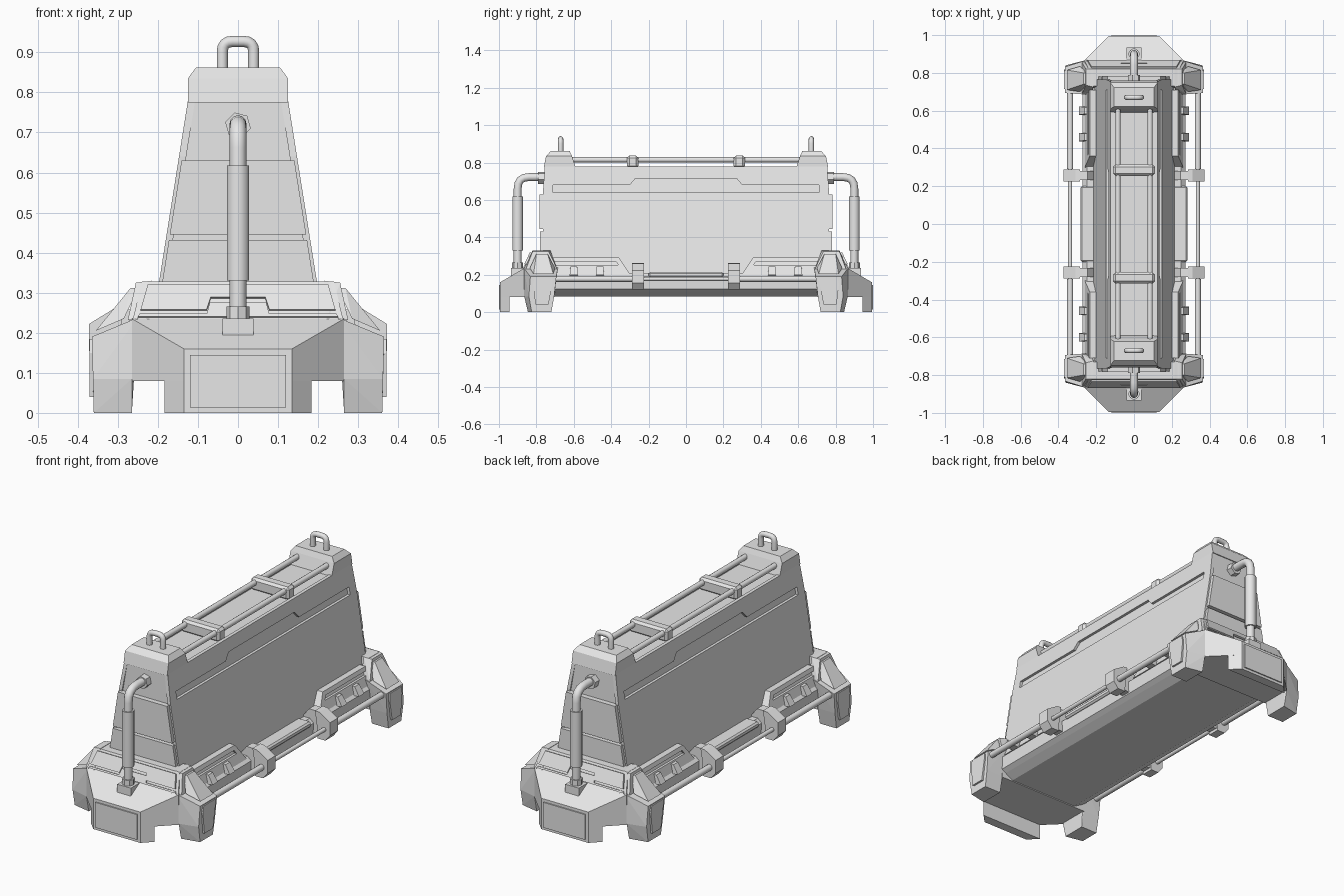
import bpy, bmesh, math
from mathutils import Vector

cube = bpy.data.objects.get("Cube")
if cube:
    bpy.data.objects.remove(cube, do_unlink=True)

grey = bpy.data.materials.new("light_grey")
grey.use_nodes = True
grey.diffuse_color = (0.8, 0.8, 0.8, 1)
grey.node_tree.nodes["Principled BSDF"].inputs["Base Color"].default_value = (0.8, 0.8, 0.8, 1)

SIDES = ((1, "left"), (-1, "right"))
ENDS = ((1, "front"), (-1, "back"))


def finish(name, bm):
    bmesh.ops.recalc_face_normals(bm, faces=bm.faces)
    mesh = bpy.data.meshes.new(name)
    bm.to_mesh(mesh)
    bm.free()
    mesh.materials.append(grey)
    ob = bpy.data.objects.new(name, mesh)
    bpy.context.collection.objects.link(ob)
    return ob


def hull(name, pts, sx=1, sy=1):
    """Convex block around points; sx and sy flip it across an axis."""
    bm = bmesh.new()
    for x, y, z in pts:
        bm.verts.new((x * sx, y * sy, z))
    bmesh.ops.convex_hull(bm, input=bm.verts)
    bmesh.ops.dissolve_limit(bm, angle_limit=0.02, verts=bm.verts, edges=bm.edges)
    return finish(name, bm)


def box(name, x, y, z, sx=1, sy=1, bevel=0.0):
    ob = hull(name, [(a, b, c) for a in x for b in y for c in z], sx, sy)
    if bevel:
        mod = ob.modifiers.new("chamfer", "BEVEL")
        mod.width, mod.segments = bevel, 1
    return ob


def slab(name, outline, near, far):
    """Solid between two mappings of one flat outline."""
    bm = bmesh.new()
    a = [bm.verts.new(near(u, v)) for u, v in outline]
    b = [bm.verts.new(far(u, v)) for u, v in outline]
    bm.faces.new(a)
    bm.faces.new(b[::-1])
    for i in range(len(a)):
        j = (i + 1) % len(a)
        bm.faces.new((a[i], b[i], b[j], a[j]))
    return finish(name, bm)


def mirrored(half):
    return half + [(-u, v) for u, v in reversed(half)]


def tube(name, path, radius, sides=12, corner=0.0):
    """Round bar along a path whose inner corners are rounded."""
    path = [Vector(p) for p in path]
    pts = [path[0]]
    for p, c, n in zip(path, path[1:], path[2:]):
        s, e = c + (p - c).normalized() * corner, c + (n - c).normalized() * corner
        for i in range(5):
            t = i / 4
            pts.append(s * (1 - t) ** 2 + c * 2 * t * (1 - t) + e * t * t)
    pts.append(path[-1])
    bm = bmesh.new()
    rings = []
    side = (path[1] - path[0]).cross(path[-1] - path[1])
    side = side.normalized() if side.length > 1e-6 else (path[1] - path[0]).orthogonal().normalized()
    for i, p in enumerate(pts):
        d = (pts[min(i + 1, len(pts) - 1)] - pts[max(i - 1, 0)]).normalized()
        up = d.cross(side)
        rings.append([bm.verts.new(p + radius * (side * math.cos(a) + up * math.sin(a)))
                      for a in (math.tau * k / sides for k in range(sides))])
    for r, q in zip(rings, rings[1:]):
        for k in range(sides):
            bm.faces.new((r[k], r[k - 1], q[k - 1], q[k]))
    bm.faces.new(rings[0])
    bm.faces.new(rings[-1])
    ob = finish(name, bm)
    bpy.ops.object.select_all(action="DESELECT")
    ob.select_set(True)
    bpy.context.view_layer.objects.active = ob
    if sides > 8:
        bpy.ops.object.shade_smooth_by_angle(angle=math.radians(40))
    return ob


def wall_x(z):
    return 0.125 + 0.159 * (0.78 - z)


# Tapered wall: inner core, then outer skins leaving a stepped side recess
GAP = 0.014
hull("wall_core", [(s * (wall_x(z) - GAP), y, z) for s in (1, -1)
                   for y, z in ((-.765, .2), (.765, .2), (-.755, .775), (.755, .775))])
low = mirrored([(.765, .2), (.765, .64)])
high = mirrored([(.755, .78), (.765, .64), (.71, .64), (.71, .68), (.3, .68), (.27, .715)])
for sx, side in SIDES:
    for part, outline in (("lower", low), ("upper", high)):
        slab(f"wall_{part}_skin_{side}", outline,
             lambda y, z: (sx * wall_x(z), y, z),
             lambda y, z: (sx * (wall_x(z) - GAP - .004), y, z))

# Base tray beneath the wall
tray = mirrored([(.2, .085), (.245, .11), (.268, .125), (.272, .19), (.25, .21)])
slab("base_tray", tray, lambda x, z: (x, -.75, z), lambda x, z: (x, .75, z))

# Top rails, straps and end blocks
for sx, side in SIDES:
    tube(f"top_rail_{side}", [(sx * .085, -.64, .815), (sx * .085, .64, .815)], .014)
for sy, end in ENDS:
    box(f"top_strap_{end}", (-.11, .11), (-.315, -.255), (.77, .837), 1, sy, .012)
    block = [(.125, -.76, .775), (.125, -.59, .775), (.125, -.748, .835),
             (.125, -.61, .835), (.105, -.722, .862), (.105, -.622, .862)]
    hull(f"top_block_{end}", block + [(-x, y, z) for x, y, z in block], 1, sy)
    tube(f"lifting_handle_{end}", [(-.039, -.67 * sy, .85), (-.039, -.67 * sy, .927),
                                   (.039, -.67 * sy, .927), (.039, -.67 * sy, .85)], .014, 12, .025)

for sy, end in ENDS:
    # Raised end panels on the wall
    for part, z0, z1, y in (("upper", .445, .63, -.784), ("lower", .3, .432, -.781)):
        hull(f"end_panel_{part}_{end}",
             [(s * (wall_x(z) - .008), yy, z) for s in (1, -1) for z in (z0, z1) for yy in (y, -.75)], 1, sy)

    # Faceted foot at each end
    cap = [(.135, -.994, .16), (.135, -.994, .08), (.265, -.865, .235),
           (.265, -.865, .08), (.265, -.7, .235), (.265, -.7, .08)]
    hull(f"end_foot_{end}", cap + [(-x, y, z) for x, y, z in cap], 1, sy)
    toe = [(x, y, z) for x, y in ((.135, -.994), (.183, -.945)) for z in (0, .09)]
    hull(f"toe_{end}", toe + [(-x, y, z) for x, y, z in toe], 1, sy)
    box(f"toe_plate_{end}", (-.12, .12), (-1, -.99), (.014, .145), 1, sy)

    # Sloped collar with a notched cover panel
    collar = [(.262, -.865, .235), (.24, -.82, .328), (.262, -.72, .235), (.24, -.73, .328)]
    hull(f"collar_{end}", collar + [(-x, y, z) for x, y, z in collar], 1, sy)

    def slope(lift):
        return lambda x, z: (x, sy * (-.865 + (z - .235) * .484 - lift), z + lift * .4)
    cover = mirrored([(.225, .318), (.243, .255), (.078, .255), (.068, .286)])
    slab(f"collar_cover_{end}", cover, slope(.009), slope(-.005))
    sill = mirrored([(.07, .275), (.078, .246), (.246, .246), (.25, .238)])
    slab(f"collar_sill_{end}", sill, slope(.006), slope(-.005))

    # Vertical end pipe
    y = -.9 * sy
    box(f"pipe_socket_{end}", (-.039, .039), (-.935, -.865), (.185, .236), 1, sy)
    tube(f"pipe_collar_{end}", [(0, y, .23), (0, y, .265)], .029, 8)
    tube(f"pipe_{end}", [(0, y, .25), (0, y, .722), (0, -.75 * sy, .722)], .021, 12, .06)
    tube(f"pipe_sleeve_{end}", [(0, y, .33), (0, y, .618)], .029)
    tube(f"pipe_flange_{end}", [(0, -.79 * sy, .718), (0, -.755 * sy, .718)], .033, 6)

for sx, side in SIDES:
    # Side bumper bars: thin centre length and thick outer lengths
    tube(f"bumper_bar_{side}", [(sx * .338, -.74, .178), (sx * .338, .74, .178)], .011)
    box(f"side_step_{side}", (.2, .283), (-.2, .2), (.185, .215), sx, 1, .008)

    for sy, end in ENDS:
        tag = f"{end}_{side}"
        tube(f"bumper_sleeve_{tag}", [(sx * .338, sy * -.29, .178), (sx * .338, sy * -.72, .178)], .016)

        # Corner leg with shin plate and shoulder armour
        hull(f"corner_leg_{tag}", [
            (.265, -.845, 0), (.36, -.825, 0), (.265, -.72, 0), (.36, -.72, 0),
            (.265, -.865, .085), (.362, -.84, .085), (.265, -.705, .085), (.362, -.705, .085),
            (.365, -.832, .19), (.365, -.693, .19), (.25, -.868, .238), (.25, -.685, .238)], sx, sy)
        hull(f"shin_plate_{tag}", [
            (x, y, z) for x in (.355, .371)
            for y, z in ((-.805, .04), (-.735, .04), (-.818, .15), (-.715, .15), (-.81, .185), (-.715, .185))],
            sx, sy)
        hull(f"shoulder_{tag}", [
            (.22, -.868, .232), (.275, -.855, .232), (.275, -.69, .232), (.22, -.69, .232),
            (.255, -.82, .325), (.255, -.735, .325), (.215, -.82, .33), (.215, -.725, .33)], sx, sy)
        hull(f"shoulder_plate_{tag}", [
            (x, y, z) for y, z, w in ((-.83, .245, .35), (-.71, .245, .35), (-.80, .312, .268), (-.74, .312, .268))
            for x in (w - .02, w) if z > .3] + [
            (.285, -.835, .235), (.285, -.7, .235), (.355, -.815, .205), (.355, -.71, .205)], sx, sy)

        # Side locker with a slot frame and small ribs
        def locker_map(depth):
            return lambda y, z: (sx * (.262 - (z - .2) * .3 - depth), sy * y, z)
        locker = [(-.3, .205), (-.36, .293), (-.71, .293), (-.71, .205)]
        slab(f"locker_{tag}", locker, locker_map(.012), locker_map(.07))
        frame = [(-.3, .205), (-.36, .293), (-.71, .293), (-.71, .272),
                 (-.375, .272), (-.362, .252), (-.71, .252), (-.71, .205)]
        slab(f"locker_frame_{tag}", frame, locker_map(0), locker_map(.02))
        for i, y in enumerate((-.6, -.46)):
            hull(f"locker_rib_{i + 1}_{tag}", [
                (x, y + d * w, z) for d in (1, -1)
                for x, z, w in ((.24, .245, .018), (.263, .243, .018), (.24, .195, .022), (.29, .2, .022))],
                sx, sy)

        # Bumper bracket: slim arm and wider knuckle
        arm = [(.2, .2), (.245, .258), (.29, .258), (.33, .235), (.33, .14), (.25, .13)]
        slab(f"bracket_arm_{tag}", arm, lambda x, z: (sx * x, sy * -.28, z),
             lambda x, z: (sx * x, sy * -.232, z))
        knuckle = [(.285, .262), (.31, .26), (.372, .222), (.372, .155), (.345, .122), (.3, .122), (.295, .2)]
        slab(f"bracket_knuckle_{tag}", knuckle, lambda x, z: (sx * x, sy * -.288, z),
             lambda x, z: (sx * x, sy * -.224, z))
